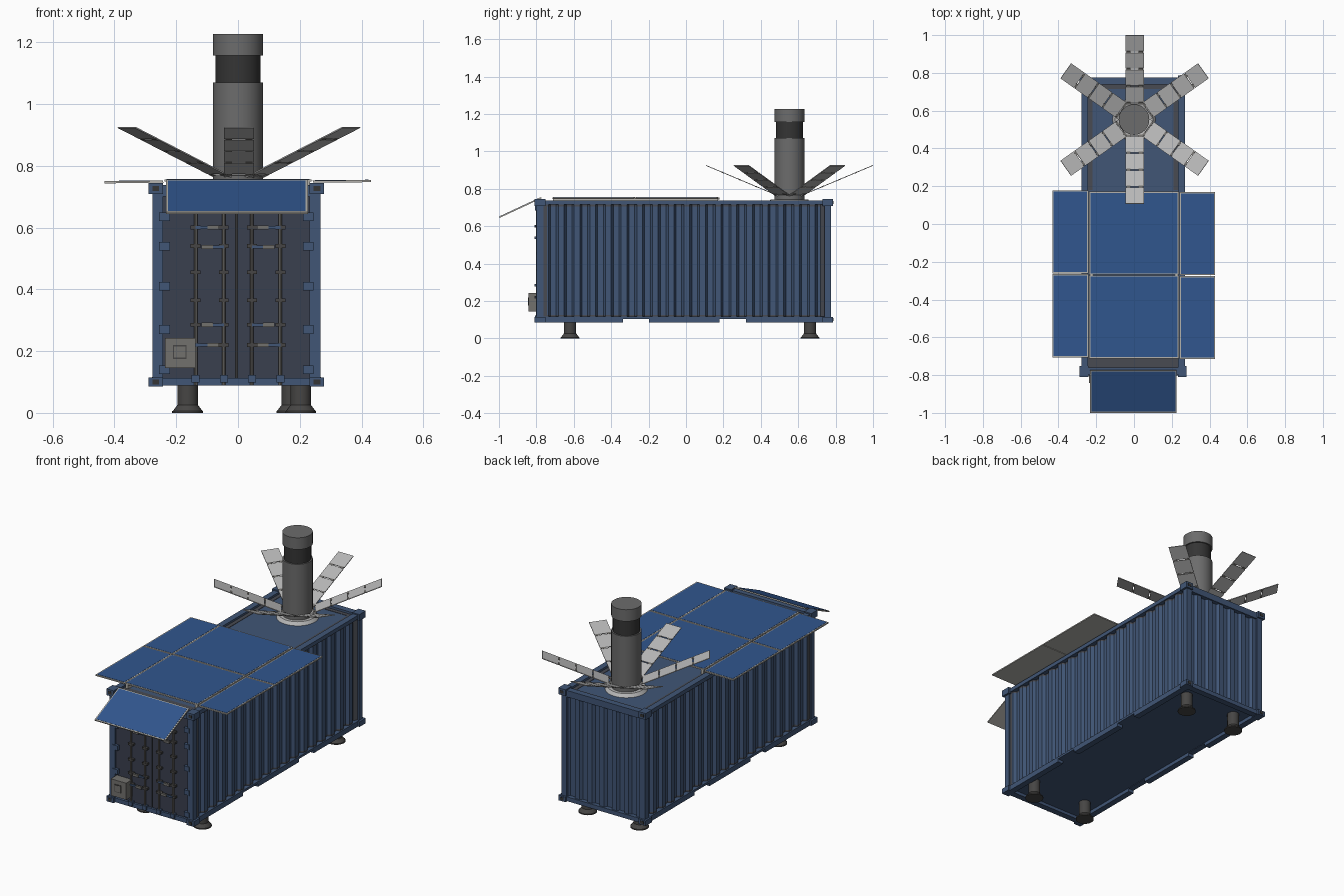
import bpy, bmesh, math
from mathutils import Matrix, Vector

if "Cube" in bpy.data.objects:
    bpy.data.objects.remove(bpy.data.objects["Cube"])


def mat(name, r, g, b):
    m = bpy.data.materials.new(name)
    m.diffuse_color = (r, g, b, 1)
    m.use_nodes = True
    m.node_tree.nodes["Principled BSDF"].inputs["Base Color"].default_value = m.diffuse_color
    return m


BLUE = mat("container_blue", 0.052, 0.092, 0.180)
DOOR = mat("door_slate", 0.042, 0.050, 0.078)
GRIME = mat("grime_grey", 0.065, 0.070, 0.085)
CELL = mat("solar_blue", 0.030, 0.092, 0.270)
FRAME = mat("frame_light_grey", 0.46, 0.45, 0.42)
BLADE = mat("petal_grey", 0.48, 0.48, 0.48)
TOWER = mat("tower_grey", 0.15, 0.15, 0.15)
DARK = mat("dark_grey", 0.035, 0.035, 0.035)
LEG = mat("leg_grey", 0.062, 0.060, 0.058)
STEEL = mat("steel_grey", 0.17, 0.165, 0.155)


def add(name, bm, *mats):
    me = bpy.data.meshes.new(name)
    bmesh.ops.recalc_face_normals(bm, faces=bm.faces)
    bm.to_mesh(me)
    bm.free()
    ob = bpy.data.objects.new(name, me)
    bpy.context.collection.objects.link(ob)
    for m in mats:
        me.materials.append(m)
    return ob


def put_box(bm, x0, x1, y0, y1, z0, z1, mtx=Matrix(), idx=0):
    c = Matrix.Translation(((x0 + x1) / 2, (y0 + y1) / 2, (z0 + z1) / 2))
    s = Matrix.Diagonal((x1 - x0, y1 - y0, z1 - z0, 1))
    r = bmesh.ops.create_cube(bm, size=1, matrix=mtx @ c @ s)
    for f in {f for v in r["verts"] for f in v.link_faces}:
        f.material_index = idx


def boxes(name, dims, m, mtx=Matrix()):
    bm = bmesh.new()
    for d in dims:
        put_box(bm, *d, mtx)
    return add(name, bm, m)


def lathe(name, x, y, parts, m, n=32):
    """Stack of cones: (z0, z1, r0, r1)."""
    bm = bmesh.new()
    for z0, z1, r0, r1 in parts:
        bmesh.ops.create_cone(bm, cap_ends=True, segments=n, radius1=r0, radius2=r1, depth=z1 - z0,
                              matrix=Matrix.Translation((x, y, (z0 + z1) / 2)))
    ob = add(name, bm, m)
    for f in ob.data.polygons:
        f.use_smooth = abs(f.normal.z) < 0.9
    ob.data.set_sharp_from_angle(angle=math.radians(40))
    return ob


CX, CY = -0.005, -0.011          # container centre
HX, HY = 0.272, 0.787            # half size at the posts
SIDES = (-1, 1)


def span(c, s, a, b):
    return sorted((c + s * a, c + s * b))


# corner posts and castings
boxes("corner_posts", [(*span(CX, sx, 0.237, HX), *span(CY, sy, 0.752, HY), 0.11, 0.715)
                       for sx in SIDES for sy in SIDES], BLUE)
boxes("corner_castings", [(*span(CX, sx, 0.237, 0.284), *span(CY, sy, 0.740, 0.798), z0, z1)
                          for sx in SIDES for sy in SIDES for z0, z1 in ((0.085, 0.115), (0.708, 0.745))], BLUE)
boxes("casting_holes", [(*span(CX, sx, 0.25, 0.272), *span(CY, sy, 0.79, 0.800), z0, z0 + 0.016)
                        for sx in SIDES for sy in SIDES for z0 in (0.092, 0.719)], DARK)

# rails, with fork pocket gaps in the lower side rails
rails = []
for s in SIDES:
    x = span(CX, s, 0.238, 0.274)
    rails.append((*x, CY - 0.75, CY + 0.75, 0.715, 0.738))
    rails.append((*x, CY - 0.75, CY + 0.75, 0.103, 0.116))
    for y0, y1 in ((-0.76, -0.337), (-0.198, 0.18), (0.32, 0.74)):
        rails.append((*x, y0, y1, 0.085, 0.104))
    y = span(CY, s, 0.75, 0.787)
    rails.append((CX - 0.24, CX + 0.24, *y, 0.700, 0.738))
    rails.append((CX - 0.24, CX + 0.24, *y, 0.088, 0.113))
boxes("frame_rails", rails, BLUE)
boxes("floor", [(CX - 0.24, CX + 0.24, CY - 0.76, CY + 0.76, 0.106, 0.116)], BLUE)
boxes("roof", [(CX - 0.24, CX + 0.24, CY - 0.76, CY + 0.76, 0.712, 0.724)], BLUE)
boxes("roof_grime", [(CX - 0.238, CX + 0.238, -0.765, -0.70, 0.722, 0.726)]
      + [(*span(CX, s, 0.215, 0.238), 0.18, 0.74, 0.722, 0.726) for s in SIDES]
      + [(CX - 0.238, CX + 0.238, 0.715, 0.738, 0.722, 0.726)], GRIME)


# corrugated walls: trapezoid profile extruded upward, grime at both ends
def corrugated(name, half, count, depth, place, grime):
    p = 2 * half / count
    pts = [(-half, 0), (-half + grime, 0)] if grime else [(-half, 0)]
    for i in range(count):
        u = -half + i * p
        pts += [(u + 0.36 * p, 0), (u + 0.5 * p, depth), (u + 0.86 * p, depth), (u + p, 0)]
    if grime:
        pts[-1:] = [(half - grime, depth), (half, 0)]
    bm = bmesh.new()
    cols = [[bm.verts.new(place(u, d, z)) for z in (0.11, 0.125, 0.705, 0.72)] for u, d in pts]
    for i, (a, b) in enumerate(zip(cols, cols[1:])):
        for k in range(3):
            f = bm.faces.new((a[k], b[k], b[k + 1], a[k + 1]))
            end = grime and i in (0, len(cols) - 2)
            f.material_index = 1 if end or (grime and k != 1) else 0
    return add(name, bm, BLUE, GRIME)


for s, n in ((-1, "left_wall"), (1, "right_wall")):
    corrugated(n, 0.755, 18, 0.018, lambda u, d, z: (CX + s * (0.266 - d), CY + u, z), 0.024)
corrugated("back_wall", 0.24, 6, 0.016, lambda u, d, z: (CX + u, CY + 0.778 - d, z), 0)

# front doors
boxes("doors", [(CX - 0.239, CX - 0.003, -0.785, -0.755, 0.108, 0.705),
                (CX + 0.003, CX + 0.239, -0.785, -0.755, 0.108, 0.705)], DOOR)
boxes("door_seam", [(CX - 0.004, CX + 0.004, -0.78, -0.755, 0.108, 0.705)], DARK)
boxes("door_hinges", [(*span(CX, s, 0.215, 0.25), -0.803, -0.78, z - 0.014, z + 0.014)
                      for s in SIDES for z in (0.14, 0.27, 0.41, 0.54, 0.635)], BLUE)

# locking bars, guides and handles
BARS = (-0.137, -0.046, 0.045, 0.137)
bm = bmesh.new()
for x in BARS:
    bmesh.ops.create_cone(bm, cap_ends=True, segments=10, radius1=0.006, radius2=0.006, depth=0.61,
                          matrix=Matrix.Translation((x, -0.797, 0.395)))
add("locking_bars", bm, STEEL)
boxes("bar_guides", [(x - 0.016, x + 0.016, -0.803, -0.784, z - 0.006, z + 0.006)
                     for x in BARS for z in (0.365, 0.455, 0.60, 0.54, 0.285, 0.22)], LEG)
boxes("bar_feet", [(x - 0.013, x + 0.013, -0.808, -0.784, z - 0.012, z + 0.012)
                   for x in BARS for z in (0.11, 0.695)], BLUE)
plates, grips = [], []
for s in SIDES:
    for z, a, b in ((0.60, 0.137, 0.062), (0.537, 0.045, 0.118), (0.285, 0.045, 0.118), (0.22, 0.137, 0.062)):
        m = (a + b) / 2
        plates.append((*span(0, s, a, b), -0.806, -0.797, z - 0.005, z + 0.005))
        grips.append((*span(0, s, m, b), -0.810, -0.798, z - 0.007, z + 0.007))
boxes("handle_arms", plates, BLUE)
boxes("handle_grips", grips, STEEL)

# control box on the door
boxes("control_box", [(-0.237, -0.137, -0.842, -0.784, 0.145, 0.243)], STEEL)
boxes("control_box_hatch", [(-0.211, -0.166, -0.845, -0.84, 0.175, 0.219)], LEG)
boxes("control_box_hatch_face", [(-0.207, -0.170, -0.846, -0.84, 0.179, 0.215)], STEEL)

# legs with flared feet
for n, x, y in (("front_left", -0.163, -0.62), ("front_right", 0.203, -0.62),
                ("back_left", -0.163, 0.663), ("back_right", 0.174, 0.663)):
    lathe(n + "_leg", x, y, [(0.02, 0.112, 0.033, 0.033), (0.006, 0.026, 0.048, 0.033),
                             (0.0, 0.006, 0.05, 0.05)], LEG, 24)


# solar panels: light frame slab with a blue plate
def panel(name, x0, x1, y0, y1, z, tilt_x=0.0, tilt_y=0.0):
    w, l = (x1 - x0) / 2, (y1 - y0) / 2
    m = (Matrix.Translation(((x0 + x1) / 2, (y0 + y1) / 2, z))
         @ Matrix.Rotation(tilt_x, 4, 'X') @ Matrix.Rotation(tilt_y, 4, 'Y'))
    e = 0.007
    boxes(name + "_frame", [(-w, w, -l, l, -0.004, 0.003)], FRAME, m)
    boxes(name + "_cells", [(-w + e, w - e, -l + e, l - e, 0.0, 0.004)], CELL, m)


for n, y0, y1 in (("front", -0.712, -0.272), ("back", -0.268, 0.172)):
    panel("roof_panel_" + n, -0.238, 0.238, y0, y1, 0.753)
    panel("left_wing_panel_" + n, -0.432, -0.242, y0 + 0.006, y1 + 0.006, 0.748, 0, -0.01)
    panel("right_wing_panel_" + n, 0.242, 0.430, y0 - 0.003, y1 - 0.003, 0.750, 0, -0.01)
panel("front_awning_panel", -0.233, 0.226, -1.010, -0.762, 0.700, 0.435)
boxes("panel_supports", [(x - 0.008, x + 0.008, -0.71, 0.17, 0.72, 0.75) for x in (-0.225, 0.225)], FRAME)

# tower
TY = 0.553
lathe("tower_base_ring", 0, TY, [(0.722, 0.742, 0.115, 0.10)], BLADE)
lathe("tower_body", 0, TY, [(0.722, 1.07, 0.081, 0.081)], TOWER)
lathe("tower_neck", 0, TY, [(1.07, 1.157, 0.073, 0.073)], DARK)
lathe("tower_cap", 0, TY, [(1.157, 1.226, 0.081, 0.081)], TOWER)

# six folding petals of hinged segments, leaning up and outward
TILT = math.radians(22.8)
RADII = (0.02, 0.087, 0.177, 0.267, 0.357, 0.446)
for i, ang in enumerate((35.3, 90, 144.7, 215.3, 270, 324.7)):
    m = (Matrix.Translation((0.003, TY, 0.737)) @ Matrix.Rotation(math.radians(ang), 4, 'Z')
         @ Matrix.Rotation(-TILT, 4, 'Y'))
    k = 1 / math.cos(TILT)
    boxes(f"petal_{i + 1}", [(a * k + 0.003, b * k - 0.003 * (b < 0.44), -0.049, 0.049, -0.002, 0.002)
                             for a, b in zip(RADII, RADII[1:])], BLADE, m)
    boxes(f"petal_hinges_{i + 1}", [(r * k - 0.006, r * k + 0.006, *span(0, s, 0.022, 0.044), -0.003, 0.003)
                                    for r in RADII[1:-1] for s in SIDES], STEEL, m)
